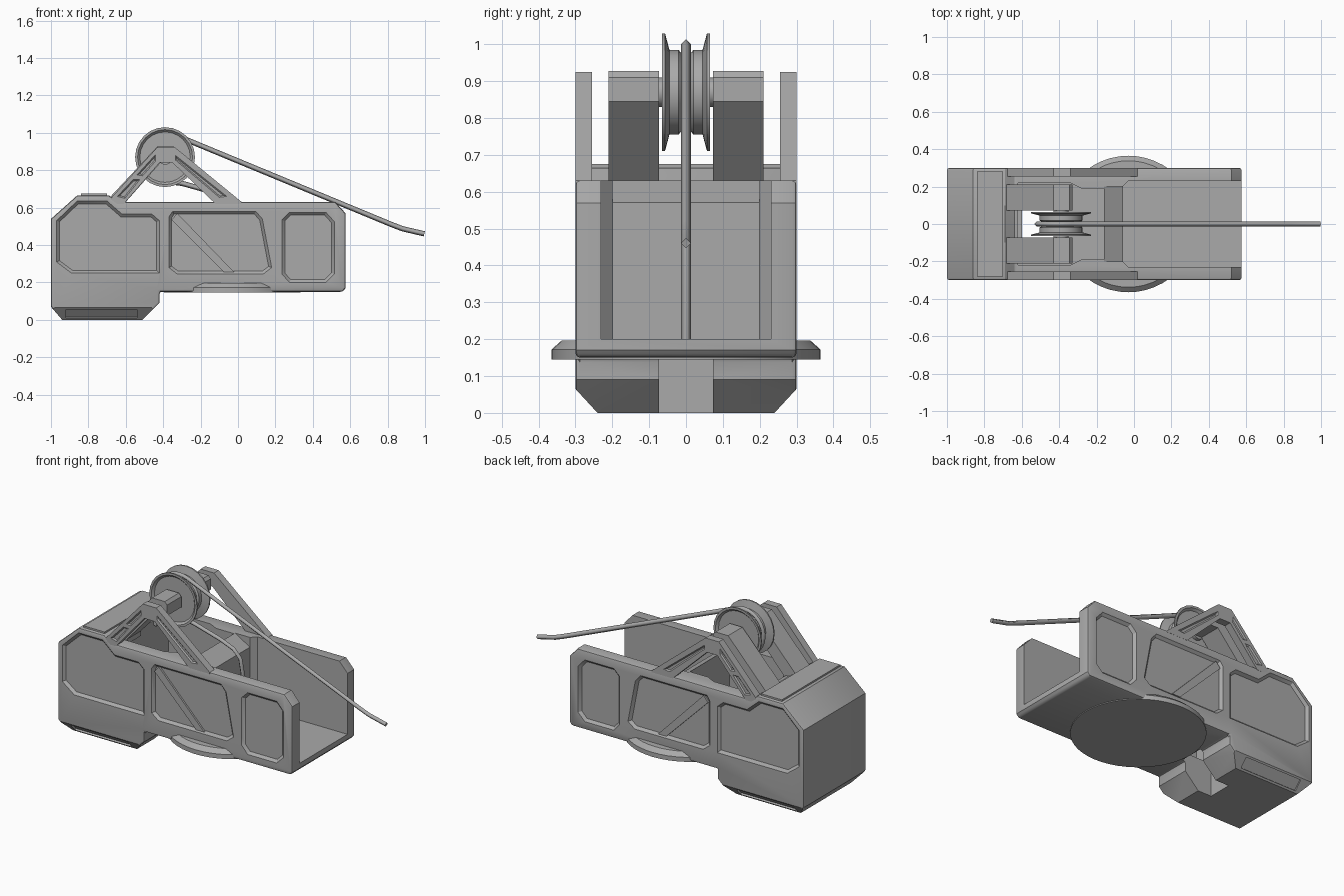
import bpy, bmesh, math
from mathutils import Vector, Matrix

default = bpy.data.objects.get("Cube")
if default:
    bpy.data.objects.remove(default, do_unlink=True)

grey = bpy.data.materials.new("plain grey")
grey.use_nodes = True
COLOUR = (0.4, 0.4, 0.4, 1)
grey.diffuse_color = COLOUR
grey.node_tree.nodes["Principled BSDF"].inputs["Base Color"].default_value = COLOUR


def to_object(bm, name):
    bmesh.ops.recalc_face_normals(bm, faces=bm.faces)
    mesh = bpy.data.meshes.new(name)
    bm.to_mesh(mesh)
    bm.free()
    mesh.materials.append(grey)
    ob = bpy.data.objects.new(name, mesh)
    bpy.context.collection.objects.link(ob)
    return ob


PLACE = {"x": lambda u, v, d: (d, u, v),
         "y": lambda u, v, d: (u, d, v),
         "z": lambda u, v, d: (u, v, d)}


def add_prism(bm, pts, axis, a, b, taper=0.0):
    """Extrude an outline from a to b, with an optional tapered cap beyond b."""
    put = PLACE[axis]
    start = [bm.verts.new(put(u, v, a)) for u, v in pts]
    end = [bm.verts.new(put(u, v, b)) for u, v in pts]
    n = len(pts)
    sides = [bm.faces.new((start[i], start[(i + 1) % n], end[(i + 1) % n], end[i])) for i in range(n)]
    cap = bm.faces.new(end)
    base = bm.faces.new(start)
    bmesh.ops.recalc_face_normals(bm, faces=sides + [cap, base])
    if taper:
        bmesh.ops.inset_region(bm, faces=[cap], thickness=taper, depth=taper, use_even_offset=True)


def prism(name, pts, axis, a, b):
    bm = bmesh.new()
    add_prism(bm, pts, axis, a, b)
    return to_object(bm, name)


def bake(ob):
    dg = bpy.context.evaluated_depsgraph_get()
    mesh = bpy.data.meshes.new_from_object(ob.evaluated_get(dg))
    ob.modifiers.clear()
    ob.data = mesh


def cut(ob, fill):
    """Subtract the shapes that fill() adds to a temporary mesh."""
    bm = bmesh.new()
    fill(bm)
    cutter = to_object(bm, "cutter")
    cutter.hide_render = True
    mod = ob.modifiers.new("cut", "BOOLEAN")
    mod.operation = "DIFFERENCE"
    mod.solver = "EXACT"
    mod.object = cutter
    bake(ob)
    bpy.data.objects.remove(cutter, do_unlink=True)


def mirrored(pts):
    return pts + [(x, -y) for x, y in reversed(pts)]


def lathe(name, profile, centre, turn, steps):
    bm = bmesh.new()
    vs = [bm.verts.new((r, 0, h)) for r, h in profile]
    edges = [bm.edges.new(pair) for pair in zip(vs, vs[1:])]
    bmesh.ops.spin(bm, geom=vs + edges, cent=(0, 0, 0), axis=(0, 0, 1), angle=math.tau, steps=steps)
    bmesh.ops.remove_doubles(bm, verts=bm.verts, dist=0.0005)
    bm.transform(Matrix.Translation(centre) @ turn)
    return to_object(bm, name)


# Hull silhouette with the lower rear block
hull = prism("hull", [(-1, 0.07), (-0.94, 0), (-0.51, 0), (-0.42, 0.09), (-0.42, 0.15),
                      (0.56, 0.15), (0.575, 0.17), (0.575, 0.57), (0.52, 0.63), (-0.64, 0.63),
                      (-0.69, 0.665), (-0.86, 0.665), (-1, 0.54)], "y", -0.3, 0.3)
bevel = hull.modifiers.new("soft edges", "BEVEL")
bevel.width = 0.012
bevel.segments = 2
bevel.limit_method = "ANGLE"
bevel.angle_limit = math.radians(50)
bake(hull)

# Open tray, winch bay, sloped cross wall and cable slot
cut(hull, lambda bm: add_prism(bm, mirrored([(-0.06, 0.2), (-0.03, 0.23), (0.7, 0.23)]), "z", 0.2, 1))
cut(hull, lambda bm: add_prism(bm, mirrored([(-0.62, 0.22), (-0.34, 0.22), (-0.28, 0.19), (-0.16, 0.19)]),
                               "z", 0.2, 1))
cut(hull, lambda bm: add_prism(bm, [(-0.165, 0.633), (-0.05, 0.565), (-0.05, 0.7), (-0.165, 0.7)],
                               "y", -0.2, 0.2))
cut(hull, lambda bm: add_prism(bm, mirrored([(-0.6, 0.073), (-0.4, 0.073)]), "z", -0.1, 0.4))


# Chamfers under the rear block, with a shallow recess in each
def both_sides(pts, a, b):
    def fill(bm):
        for s in (-1, 1):
            add_prism(bm, [(s * y, z) for y, z in pts], "x", a, b)
    return fill


cut(hull, both_sides([(0.23, -0.011), (0.31, 0.076), (0.32, -0.011)], -1.1, -0.4))
cut(hull, both_sides([(0.241, 0.016), (0.285, 0.063), (0.31, 0.04), (0.27, -0.01)], -0.92, -0.54))

# Recessed side panels
PANELS = [
    [(-0.97, 0.53), (-0.86, 0.635), (-0.70, 0.635), (-0.62, 0.565), (-0.46, 0.565),
     (-0.42, 0.53), (-0.42, 0.25), (-0.89, 0.25), (-0.97, 0.31)],
    [(-0.37, 0.55), (-0.35, 0.58), (0.095, 0.58), (0.13, 0.54), (0.18, 0.28),
     (0.135, 0.245), (-0.325, 0.245), (-0.37, 0.28)],
    [(0.235, 0.535), (0.275, 0.575), (0.47, 0.575), (0.515, 0.525), (0.515, 0.245),
     (0.47, 0.2), (0.275, 0.2), (0.235, 0.245)]]


def side_recesses(outlines, taper):
    def fill(bm):
        for s in (-1, 1):
            for pts in outlines:
                add_prism(bm, pts, "y", s * 0.36, s * 0.3, taper)
    return fill


cut(hull, side_recesses(PANELS, 0.015))

# Rear deck plate
prism("deck_plate", mirrored([(-0.84, 0.28), (-0.70, 0.28)]), "z", 0.65, 0.675)

# Angled frames, winch arms and diagonal ribs on both sides
for s, side in ((-1, "right"), (1, "left")):
    frame = prism(side + "_frame", [(-0.68, 0.65), (-0.43, 0.925), (-0.34, 0.925), (0.02, 0.63), (0.02, 0.62),
                                    (-0.12, 0.62), (-0.35, 0.84), (-0.42, 0.84), (-0.61, 0.62), (-0.68, 0.62)],
                  "y", s * 0.255, s * 0.3)
    cut(frame, side_recesses([[(-0.645, 0.66), (-0.56, 0.75), (-0.525, 0.75), (-0.605, 0.65)],
                              [(-0.54, 0.775), (-0.44, 0.885), (-0.44, 0.85), (-0.51, 0.77)],
                              [(-0.335, 0.88), (-0.06, 0.66), (-0.1, 0.655), (-0.335, 0.855)]], 0.007))
    prism(side + "_arm", [(-0.69, 0.62), (-0.69, 0.65), (-0.43, 0.928), (-0.345, 0.928), (-0.33, 0.91),
                          (-0.33, 0.845), (-0.41, 0.845), (-0.6, 0.63), (-0.6, 0.6)],
          "y", s * 0.073, s * 0.21)
    prism(side + "_rib", [(-0.355, 0.535), (-0.325, 0.57), (-0.02, 0.255), (-0.075, 0.255)],
          "y", s * 0.28, s * 0.296)

# Turntable disc under the hull
disc = lathe("turntable_disc", [(0, 0.145), (0.365, 0.145), (0.365, 0.172), (0.338, 0.196), (0, 0.196)],
             Vector((-0.03, 0, 0)), Matrix(), 48)

# Grooved pulley
half = [(0, 0.074), (0.04, 0.074), (0.04, 0.052), (0.135, 0.052), (0.147, 0.065), (0.16, 0.065),
        (0.16, 0.057), (0.115, 0.045), (0.115, 0.02), (0.105, 0.012)]
CENTRE = Vector((-0.39, 0, 0.87))
pulley = lathe("pulley", half + [(r, -h) for r, h in reversed(half)], CENTRE,
               Matrix.Rotation(math.pi / 2, 4, "X"), 24)

# Cable: from the tray, round the pulley and out to the free end
path = [(0.03, 0.2), (0.03, 0.52), (0.015, 0.6), (-0.03, 0.645), (-0.12, 0.68), (-0.3, 0.73)]
for i in range(17):
    a = math.radians(254 - i * (254 - 67) / 16)
    path.append((CENTRE.x + 0.13 * math.cos(a), CENTRE.z + 0.13 * math.sin(a)))
path += [(0.82, 0.51), (0.88, 0.487), (0.996, 0.46)]
curve = bpy.data.curves.new("cable", "CURVE")
curve.dimensions = "3D"
curve.bevel_depth = 0.014
curve.bevel_resolution = 0
curve.use_fill_caps = True
spline = curve.splines.new("POLY")
spline.points.add(len(path) - 1)
for point, (x, z) in zip(spline.points, path):
    point.co = (x, 0, z, 1)
curve.materials.append(grey)
bpy.context.collection.objects.link(bpy.data.objects.new("cable", curve))

# Smooth the round parts and keep their sharp edges
bpy.ops.object.select_all(action="DESELECT")
for ob in (hull, disc, pulley):
    ob.select_set(True)
bpy.context.view_layer.objects.active = hull
bpy.ops.object.shade_smooth_by_angle(angle=math.radians(30))
